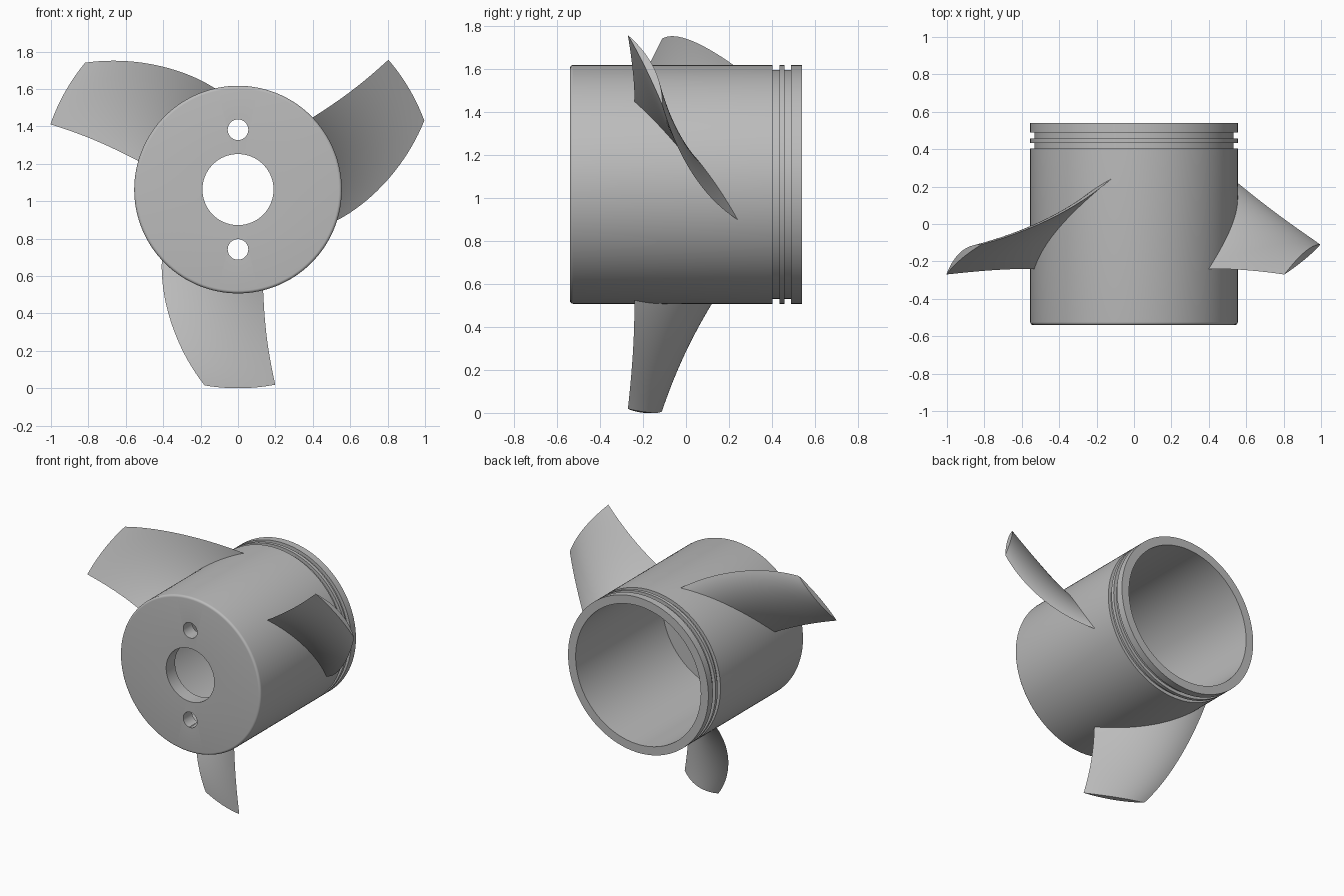
import bpy, bmesh, math

if "Cube" in bpy.data.objects:
    bpy.data.objects.remove(bpy.data.objects["Cube"], do_unlink=True)

AXIS_Z = 1.062       # height of the hub axis
HUB_R = 0.555
TIP_R = 1.062

grey = bpy.data.materials.new("plain_grey")
grey.use_nodes = True
colour = (0.5, 0.5, 0.5, 1)
grey.diffuse_color = colour
grey.node_tree.nodes["Principled BSDF"].inputs["Base Color"].default_value = colour


def make_object(name, bm):
    bmesh.ops.recalc_face_normals(bm, faces=bm.faces)
    mesh = bpy.data.meshes.new(name)
    bm.to_mesh(mesh)
    bm.free()
    mesh.materials.append(grey)
    obj = bpy.data.objects.new(name, mesh)
    bpy.context.collection.objects.link(obj)
    return obj


def activate(obj):
    bpy.ops.object.select_all(action='DESELECT')
    obj.select_set(True)
    bpy.context.view_layer.objects.active = obj


def smooth(obj):
    activate(obj)
    bpy.ops.object.shade_smooth_by_angle(angle=math.radians(30))


def polar(r, angle, y):
    return (r * math.cos(angle), y, AXIS_Z + r * math.sin(angle))


def skin(bm, rings, wrap):
    """Join equal closed loops of vertices with quads."""
    count = len(rings[0])
    for i in range(len(rings) if wrap else len(rings) - 1):
        a, b = rings[i], rings[(i + 1) % len(rings)]
        for j in range(count):
            k = (j + 1) % count
            bm.faces.new((a[j], a[k], b[k], b[j]))


# Hub: cup profile (radius, y) with rounded front edge and two ring grooves
front, back, bore, wall, floor = -0.54, 0.54, 0.19, 0.495, -0.44
groove_r, fillet = 0.532, 0.016
profile = [(bore, floor), (bore, front)]
for i in range(6):
    a = math.radians(18 * i)
    profile.append((HUB_R - fillet + fillet * math.sin(a),
                    front + fillet - fillet * math.cos(a)))
for start, end in ((0.403, 0.434), (0.457, 0.489)):
    profile += [(HUB_R, start), (groove_r, start), (groove_r, end), (HUB_R, end)]
profile += [(HUB_R, back), (wall, back), (wall, floor)]

bm = bmesh.new()
SEGMENTS = 128
rings = []
for s in range(SEGMENTS):
    a = math.tau * s / SEGMENTS
    rings.append([bm.verts.new(polar(r, a, y)) for r, y in profile])
skin(bm, rings, True)
hub = make_object("hub", bm)

# Two pin holes through the front plate
for side in (-1, 1):
    bpy.ops.mesh.primitive_cylinder_add(
        vertices=48, radius=0.055, depth=0.4,
        location=(0, front, AXIS_Z + side * 0.32), rotation=(math.pi / 2, 0, 0))
    cutter = bpy.context.object
    cutter.name = "pin_hole_cutter"
    cutter.hide_render = True
    activate(hub)
    cut = hub.modifiers.new("pin_hole", 'BOOLEAN')
    cut.operation = 'DIFFERENCE'
    cut.solver = 'EXACT'
    cut.object = cutter
    bpy.ops.object.modifier_apply(modifier=cut.name)
    bpy.data.objects.remove(cutter, do_unlink=True)
smooth(hub)

# Blade edges sampled at four radii: angle in degrees and y
STATIONS = (HUB_R, 0.70, 0.87, TIP_R)
TRAIL_ANGLE = (222.8, 236, 248.4, 260.3)
TRAIL_Y = (0.24, 0.105, -0.015, -0.11)
LEAD_ANGLE = (284, 281.8, 280.8, 280.8)
LEAD_Y = (-0.24, -0.242, -0.252, -0.27)


def along(values, r):
    """Cubic through the four stations."""
    total = 0
    for i, v in enumerate(values):
        for j, s in enumerate(STATIONS):
            if j != i:
                v *= (r - s) / (STATIONS[i] - s)
        total += v
    return total


def blade(name, turn):
    """Thin lens section with a nearly flat front and a domed back."""
    bm = bmesh.new()
    spans, chord, root = 20, 20, 0.53
    rings = []
    for i in range(spans + 1):
        r = root + (TIP_R - root) * i / spans
        a0, a1 = along(TRAIL_ANGLE, r), along(LEAD_ANGLE, r)
        y0, y1 = along(TRAIL_Y, r), along(LEAD_Y, r)

        def point(u, bulge):
            y = y0 + (y1 - y0) * u + bulge * 4 * u * (1 - u)
            return bm.verts.new(polar(r, math.radians(a0 + (a1 - a0) * u + turn), y))

        ring = [point(j / chord, 0.042) for j in range(chord + 1)]
        ring += [point(j / chord, 0.002) for j in range(chord - 1, 0, -1)]
        rings.append(ring)
    skin(bm, rings, False)
    # End caps as strips between the front and back curves
    for ring in (rings[0], rings[-1]):
        n = len(ring)
        bm.faces.new((ring[0], ring[1], ring[-1]))
        for j in range(1, chord - 1):
            bm.faces.new((ring[j], ring[j + 1], ring[n - j - 1], ring[n - j]))
        bm.faces.new((ring[chord - 1], ring[chord], ring[chord + 1]))
    smooth(make_object(name, bm))


for name, turn in (("lower_blade", 0), ("left_blade", 120), ("right_blade", 240)):
    blade(name, turn)
